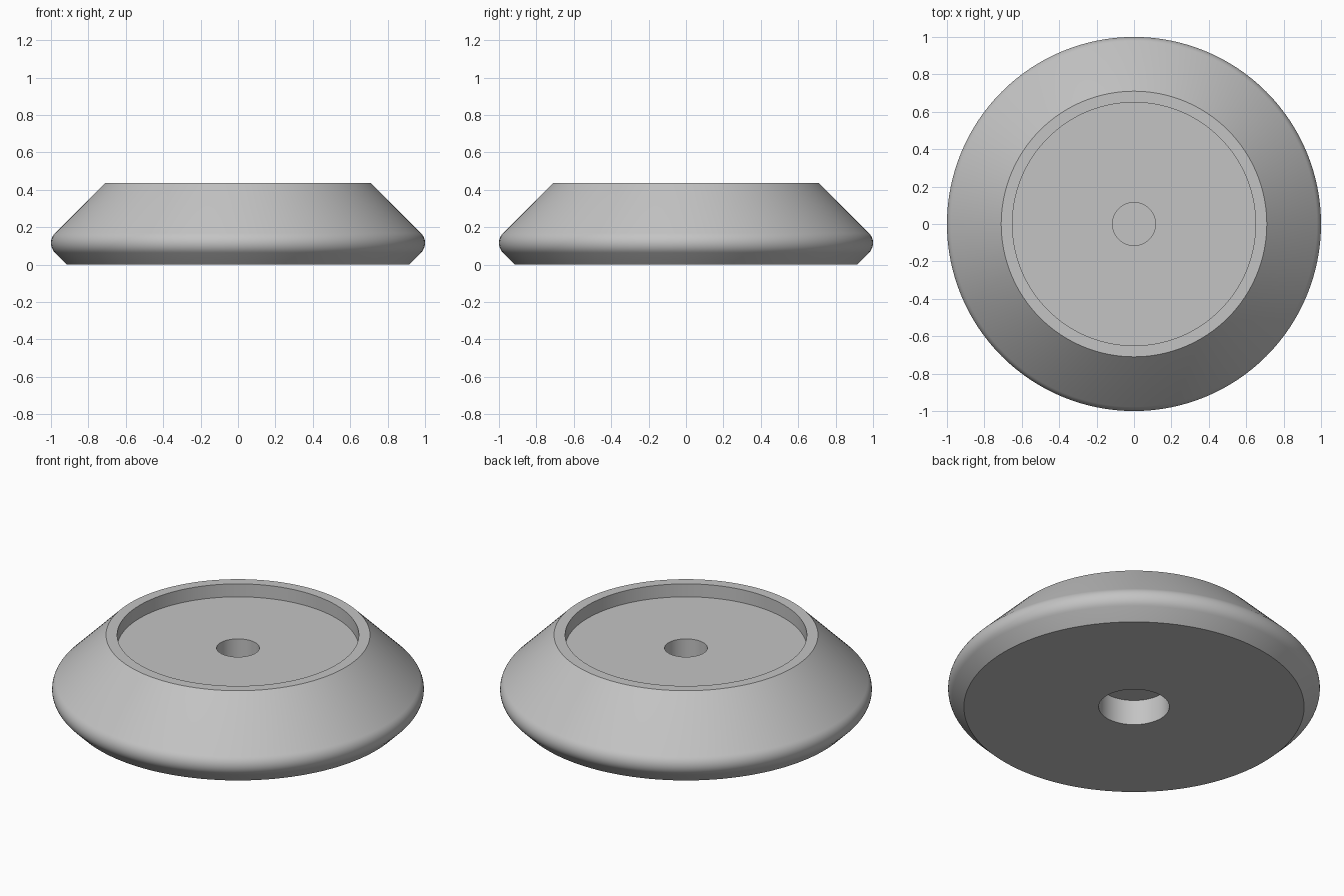
import bpy, bmesh, math

cube = bpy.data.objects.get("Cube")
if cube:
    bpy.data.objects.remove(cube, do_unlink=True)

SEGMENTS = 128

# Plain grey material
grey = bpy.data.materials.new("plain grey")
grey.use_nodes = True
colour = (0.55, 0.55, 0.55, 1)
grey.diffuse_color = colour
grey.node_tree.nodes["Principled BSDF"].inputs["Base Color"].default_value = colour


def arc(cx, cz, radius, start, end, steps):
    """Points of a circular fillet, angles in degrees."""
    angles = [math.radians(start + (end - start) * i / steps) for i in range(steps + 1)]
    return [(cx + radius * math.cos(a), cz + radius * math.sin(a)) for a in angles]


def lathe(name, profile, material):
    """Revolve a radius/height profile around z."""
    bm = bmesh.new()
    verts = [bm.verts.new((r, 0, z)) for r, z in profile]
    edges = [bm.edges.new(pair) for pair in zip(verts, verts[1:])]
    bmesh.ops.spin(bm, geom=verts + edges, cent=(0, 0, 0), axis=(0, 0, 1),
                   angle=math.tau, steps=SEGMENTS, use_merge=False)
    bmesh.ops.remove_doubles(bm, verts=bm.verts[:], dist=0.0001)
    bmesh.ops.recalc_face_normals(bm, faces=bm.faces[:])
    mesh = bpy.data.meshes.new(name)
    bm.to_mesh(mesh)
    bm.free()
    mesh.materials.append(material)
    obj = bpy.data.objects.new(name, mesh)
    bpy.context.collection.objects.link(obj)
    bpy.ops.object.select_all(action="DESELECT")
    obj.select_set(True)
    bpy.context.view_layer.objects.active = obj
    bpy.ops.object.shade_smooth_by_angle(angle=math.radians(30))
    return obj


# Underside recess, rounded rim, raised lip, shallow tray and blind centre hole
underside = [(0, 0.15), (0.19, 0.15), (0.19, 0), (0.915, 0)]
rim = arc(0.925, 0.116, 0.075, -45, 45, 10)
tray = [(0.71, 0.437), (0.65, 0.437), (0.65, 0.36)]
centre_hole = [(0.115, 0.36), (0.115, 0.2), (0, 0.2)]
lathe("round_foot", underside + rim + tray + centre_hole, grey)
